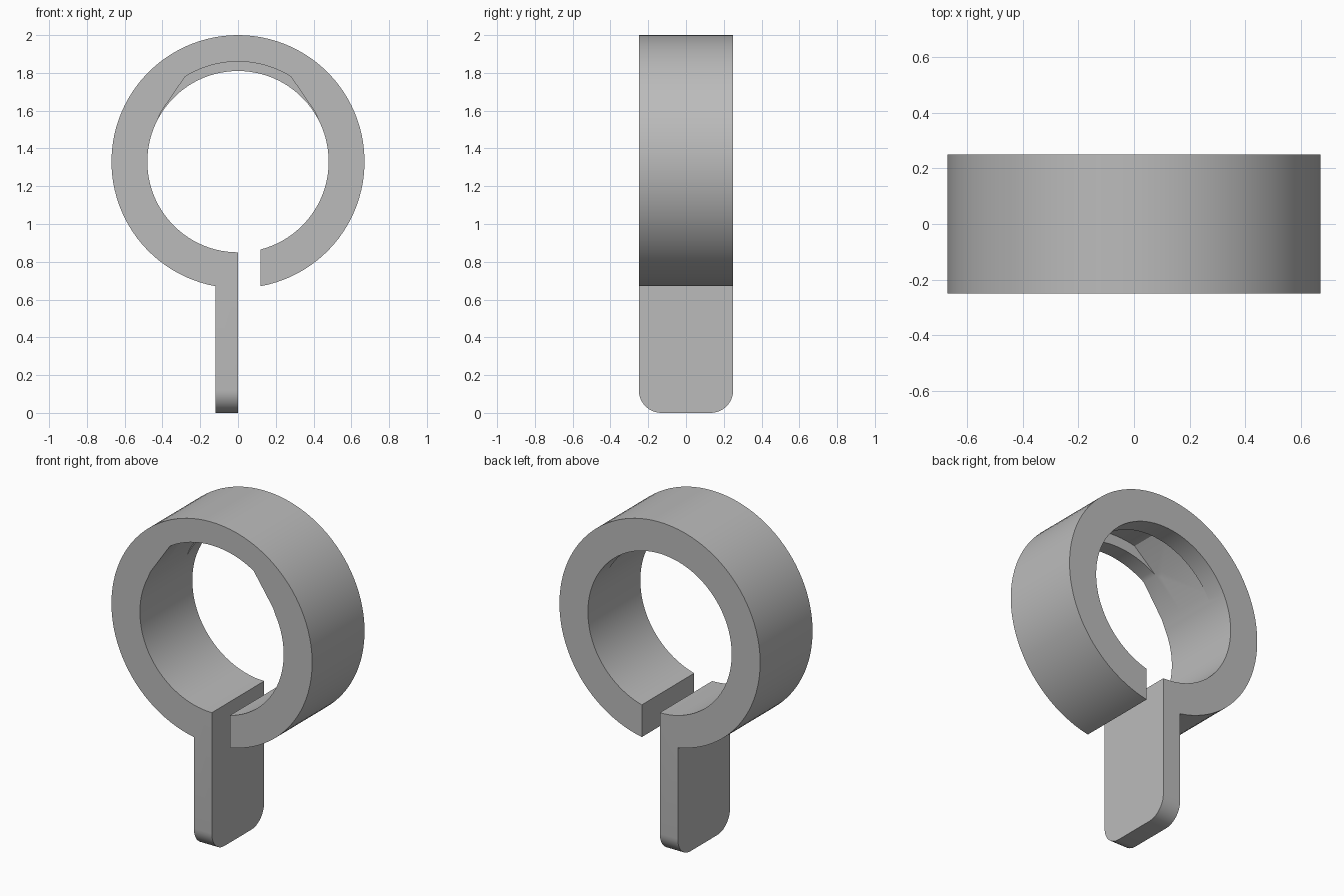
import bpy, bmesh
from math import acos, atan2, cos, sin, pi

cube = bpy.data.objects.get("Cube")
if cube:
    bpy.data.objects.remove(cube, do_unlink=True)

CENTRE_Z, OUTER, INNER, HALF = 1.33, 0.67, 0.48, 0.25
TAB = 0.12  # tab thickness, also the gap width


def arc(radius, start, end, steps):
    angles = [start + (end - start) * i / steps for i in range(steps + 1)]
    return [(radius * cos(a), radius * sin(a)) for a in angles]


def extrude_profile(name, points, y0, y1, corner=0):
    """Extrude an (x, z) outline around the ring centre along y."""
    bm = bmesh.new()
    face = bm.faces.new([bm.verts.new((x, y0, z + CENTRE_Z)) for x, z in points])
    out = bmesh.ops.extrude_face_region(bm, geom=[face])
    moved = [v for v in out["geom"] if isinstance(v, bmesh.types.BMVert)]
    bmesh.ops.translate(bm, verts=moved, vec=(0, y1 - y0, 0))
    if corner:
        # round the lower corners of the tab
        low = [e for e in bm.edges if all(v.co.z < 0.001 for v in e.verts)
               and abs(e.verts[0].co.y - e.verts[1].co.y) < 0.001]
        bmesh.ops.bevel(bm, geom=low, offset=corner, segments=10,
                        profile=0.5, affect='EDGES')
    bmesh.ops.recalc_face_normals(bm, faces=bm.faces[:])
    mesh = bpy.data.meshes.new(name)
    bm.to_mesh(mesh)
    bm.free()
    obj = bpy.data.objects.new(name, mesh)
    bpy.context.collection.objects.link(obj)
    return obj


# Split ring with the flat tab hanging beside the gap
outline = arc(OUTER, -acos(TAB / OUTER), pi + acos(TAB / OUTER), 96)
outline += [(-TAB, -CENTRE_Z), (0, -CENTRE_Z)]
outline += arc(INNER, 1.5 * pi, -acos(TAB / INNER), 96)
ring = extrude_profile("split_ring_with_tab", outline, -HALF, HALF, corner=0.12)

# Recess inside the top: a shallow front mouth and a deeper pocket behind it
side = [(0.435, 0.2), (0.41, 0.26), (0.28, 0.45)]
mirrored = [(-x, z) for x, z in reversed(side)]
corner_angle = atan2(0.45, 0.28)
mouth = [(0, 0)] + side + arc(0.53, corner_angle, pi - corner_angle, 20)[1:-1] + mirrored
pocket_angle = atan2(0.58, 0.13)
pocket = [(0, 0)] + side + arc(0.595, pocket_angle, pi - pocket_angle, 8) + mirrored

cutters = [extrude_profile("mouth_cutter", mouth, -0.3, -0.1),
           extrude_profile("pocket_cutter", pocket, -0.15, 0.13)]

bpy.ops.object.select_all(action='DESELECT')
bpy.context.view_layer.objects.active = ring
ring.select_set(True)
for cutter in cutters:
    cutter.hide_render = True
    mod = ring.modifiers.new(cutter.name, 'BOOLEAN')
    mod.operation = 'DIFFERENCE'
    mod.solver = 'EXACT'
    mod.object = cutter
    bpy.ops.object.modifier_apply(modifier=mod.name)
    bpy.data.objects.remove(cutter, do_unlink=True)

# Plain grey finish
grey = bpy.data.materials.new("plain_grey")
grey.use_nodes = True
colour = (0.5, 0.5, 0.5, 1)
grey.diffuse_color = colour
grey.node_tree.nodes["Principled BSDF"].inputs["Base Color"].default_value = colour
ring.data.materials.clear()
ring.data.materials.append(grey)
bpy.ops.object.shade_smooth_by_angle(angle=pi / 6)
